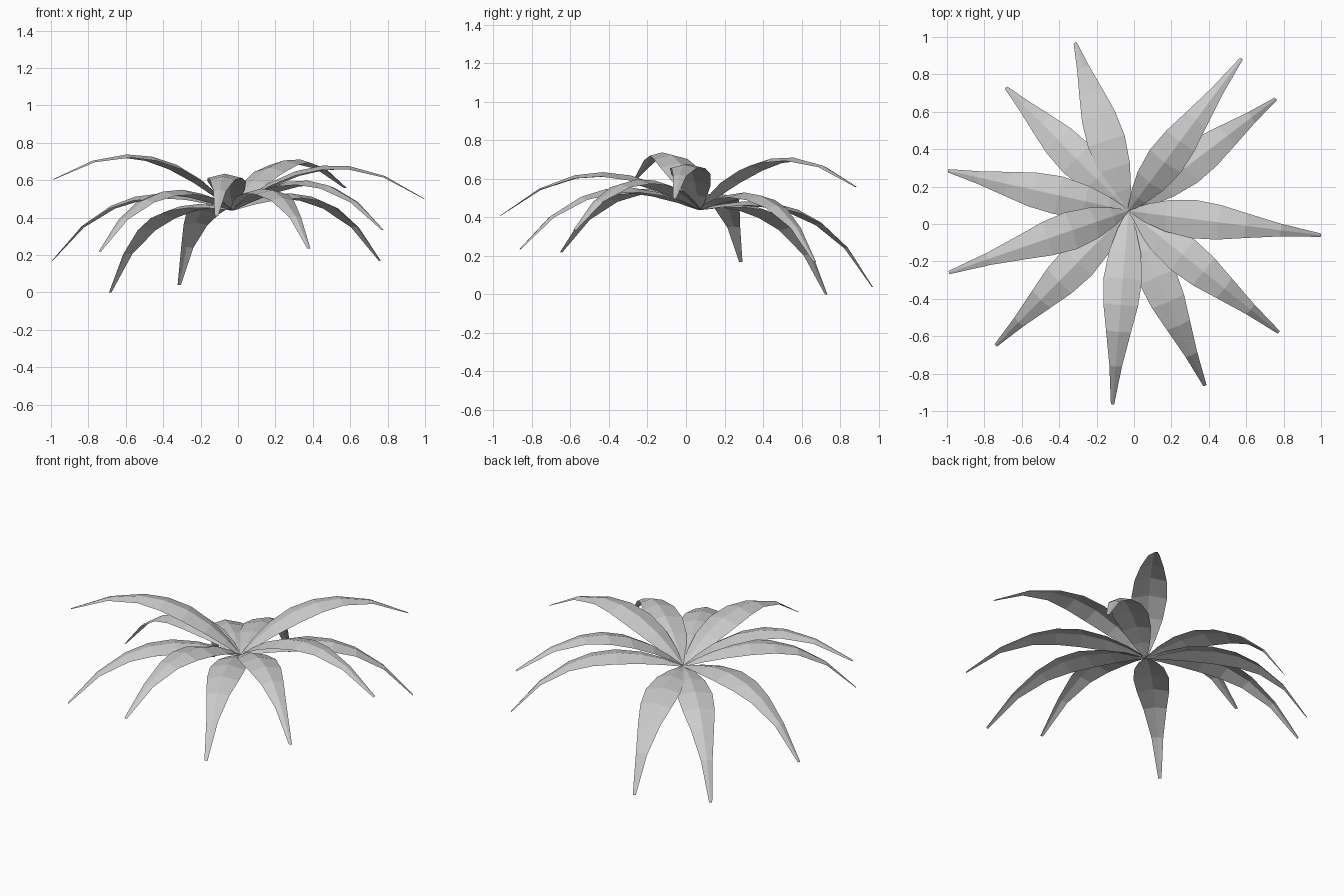
import bpy
from mathutils import Vector

if "Cube" in bpy.data.objects:
    bpy.data.objects.remove(bpy.data.objects["Cube"])

BASE = Vector((-0.03, 0.07, 0.44))
TIPS = [(1.0, -0.06, 0.50), (0.76, 0.67, 0.17), (0.575, 0.885, 0.56),
        (-0.315, 0.97, 0.04), (-0.685, 0.73, 0.0), (-0.995, 0.285, 0.17),
        (-0.99, -0.26, 0.605), (-0.74, -0.65, 0.22), (-0.115, -0.965, 0.41),
        (0.38, -0.865, 0.235), (0.775, -0.58, 0.335)]
# position along the leaf, half width
PROFILE = [(0, 0.008), (0.09, 0.05), (0.2, 0.085), (0.34, 0.103), (0.48, 0.093),
           (0.62, 0.067), (0.80, 0.034), (1, 0.009)]
ARCH = 0.21     # rise of the leaf above its chord
CROWN = 0.25    # drop of the edges relative to half width

grey = bpy.data.materials.new("leaf grey")
grey.diffuse_color = (0.6, 0.6, 0.6, 1)
grey.use_nodes = True
grey.node_tree.nodes["Principled BSDF"].inputs["Base Color"].default_value = grey.diffuse_color


def make_leaf(index, tip):
    """Arched, tapering leaf with a raised midrib."""
    chord = Vector(tip) - BASE
    side = Vector((0, 0, 1)).cross(chord).normalized()
    up = chord.cross(side).normalized()
    verts, faces = [], []
    for t, w in PROFILE:
        mid = BASE + chord * t + up * (4 * ARCH * t * (1 - t))
        slope = 4 * ARCH * (1 - 2 * t)
        normal = (up * chord.length - chord.normalized() * slope).normalized()
        edge = -normal * w * CROWN
        verts += [mid + side * w + edge, mid, mid - side * w + edge]
    for i in range(len(PROFILE) - 1):
        for j in range(2):
            a = 3 * i + j
            faces.append((a, a + 1, a + 4, a + 3))
    mesh = bpy.data.meshes.new(f"leaf_{index}")
    mesh.from_pydata(verts, [], faces)
    mesh.materials.append(grey)
    # make the upper surface the front side
    if sum(p.normal.dot(up) for p in mesh.polygons) < 0:
        mesh.flip_normals()
    obj = bpy.data.objects.new(f"leaf_{index}", mesh)
    bpy.context.collection.objects.link(obj)


for i, tip in enumerate(TIPS, 1):
    make_leaf(i, tip)
